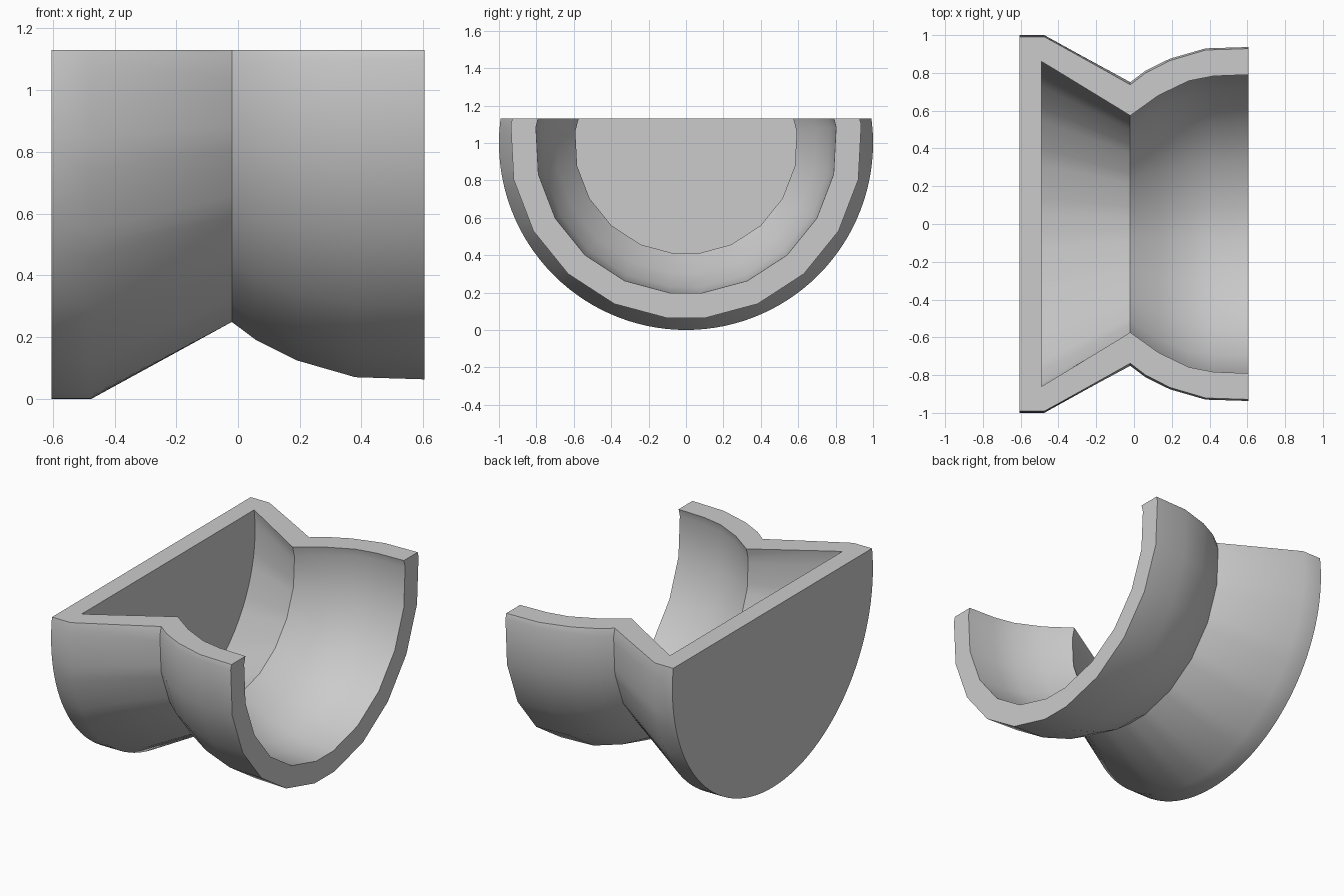
import bpy, bmesh
from math import sin, cos, radians, floor

if "Cube" in bpy.data.objects:
    bpy.data.objects.remove(bpy.data.objects["Cube"], do_unlink=True)

AXIS_Z, CUT_Z, NECK_X = 1.0, 1.13, -0.02

grey = bpy.data.materials.new("plain grey")
grey.use_nodes = True
colour = (0.6, 0.6, 0.6, 1)
grey.diffuse_color = colour
grey.node_tree.nodes["Principled BSDF"].inputs["Base Color"].default_value = colour


def chord(angle):
    """Radius factor that follows the coarse facets of the bowl."""
    a = abs(angle)
    half, mid = (6, 0) if a < 6 else (9, 15 + 18 * floor((a - 6) / 18))
    return cos(radians(half)) / cos(radians(a - mid))


def revolve(name, profile, angles, closed):
    """Sweep an (x, radius) profile round the x axis and slice it level."""
    bm = bmesh.new()
    rows = []
    for a in angles:
        t = radians(a)
        row = []
        for x, r in profile:
            if x == NECK_X:
                r *= chord(a)
            row.append(bm.verts.new((x, r * sin(t), AXIS_Z - r * cos(t))))
        rows.append(row)
    n = len(profile)
    for p, q in zip(rows, rows[1:]):
        for i in range(n if closed else n - 1):
            j = (i + 1) % n
            bm.faces.new((p[i], p[j], q[j], q[i]))
    bmesh.ops.remove_doubles(bm, verts=bm.verts, dist=1e-5)

    # Flat cut on top, then close the wall
    bmesh.ops.bisect_plane(bm, geom=bm.verts[:] + bm.edges[:] + bm.faces[:],
                           plane_co=(0, 0, CUT_Z), plane_no=(0, 0, 1), clear_outer=True)
    bmesh.ops.holes_fill(bm, edges=[e for e in bm.edges if e.is_boundary], sides=0)
    bmesh.ops.recalc_face_normals(bm, faces=bm.faces)

    # Open the hidden joint between the two parts
    joint = [f for f in bm.faces if all(abs(v.co.x - NECK_X) < 1e-4 for v in f.verts)]
    bmesh.ops.delete(bm, geom=joint, context='FACES')

    mesh = bpy.data.meshes.new(name)
    bm.to_mesh(mesh)
    bm.free()
    mesh.materials.append(grey)
    obj = bpy.data.objects.new(name, mesh)
    bpy.context.collection.objects.link(obj)
    bpy.ops.object.select_all(action='DESELECT')
    obj.select_set(True)
    bpy.context.view_layer.objects.active = obj
    bpy.ops.object.shade_smooth_by_angle(angle=radians(30))


# Cone-shaped cup with a solid end wall
cup = [(-0.605, 0), (-0.605, 1), (-0.475, 1), (NECK_X, 0.755),
       (NECK_X, 0.595), (-0.49, 0.87), (-0.49, 0)]
revolve("closed_cup", cup, range(-180, 181, 3), False)

# Rounded, faceted bowl with an open end
bowl = [(NECK_X, 0.755), (0.06, 0.815), (0.19, 0.88), (0.38, 0.935), (0.605, 0.942),
        (0.605, 0.807), (0.42, 0.8), (0.29, 0.775), (0.13, 0.7), (NECK_X, 0.595)]
steps = [6 + 18 * i for i in range(7)]
revolve("open_bowl", bowl, [-a for a in reversed(steps)] + steps, True)
